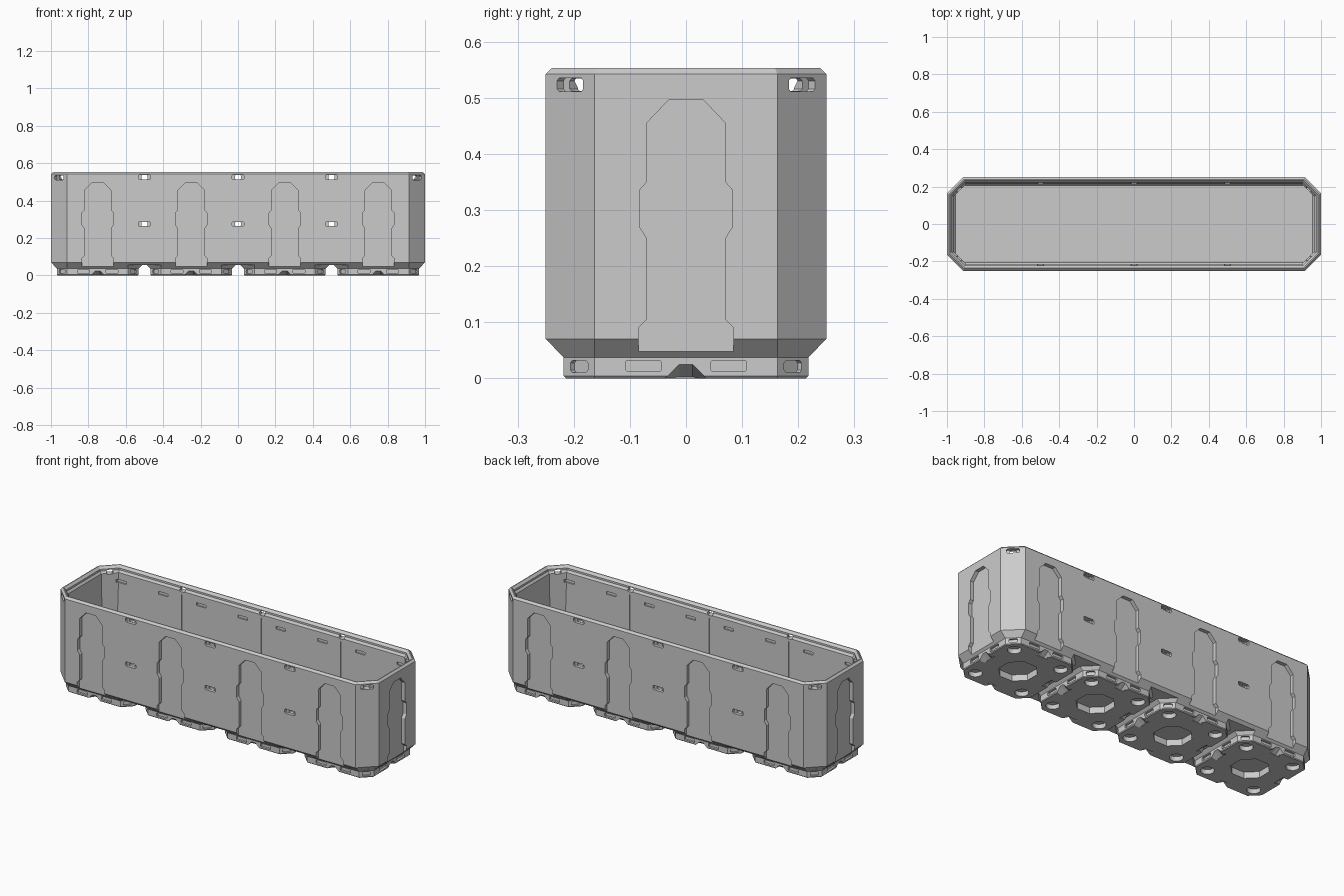
import bpy, bmesh
from math import pi, radians
from mathutils import Matrix

if "Cube" in bpy.data.objects:
    bpy.data.objects.remove(bpy.data.objects["Cube"])

grey = bpy.data.materials.new("plain grey")
grey.use_nodes = True
COLOUR = (0.6, 0.6, 0.6, 1)
grey.diffuse_color = COLOUR
grey.node_tree.nodes["Principled BSDF"].inputs["Base Color"].default_value = COLOUR


def make_object(name, bm):
    bmesh.ops.recalc_face_normals(bm, faces=bm.faces)
    mesh = bpy.data.meshes.new(name)
    bm.to_mesh(mesh)
    bm.free()
    mesh.materials.append(grey)
    obj = bpy.data.objects.new(name, mesh)
    bpy.context.scene.collection.objects.link(obj)
    return obj


def octagon(hx, hy, c):
    """Rectangle outline with its corners cut off."""
    quarter = [(hx, hy - c), (hx - c, hy)]
    left = [(-x, y) for x, y in reversed(quarter)]
    top = quarter + left
    return top + [(-x, -y) for x, y in top]


def loft(rings):
    """Closed solid through octagon rings (hx, hy, corner cut, z)."""
    bm = bmesh.new()
    loops = [[bm.verts.new((x, y, z)) for x, y in octagon(hx, hy, c)]
             for hx, hy, c, z in rings]
    for a, b in zip(loops, loops[1:]):
        for i in range(8):
            j = (i + 1) % 8
            bm.faces.new((a[i], a[j], b[j], b[i]))
    bm.faces.new(loops[0])
    bm.faces.new(loops[-1])
    return bm


def prism(bm, pts, place, angle, out, deep, taper=1):
    """Extrude a (u, z) outline from outside the wall to a depth inside it."""
    m = Matrix.Translation(place) @ Matrix.Rotation(angle, 4, 'Z')
    front = [bm.verts.new(m @ Matrix.Translation((u, -out, z)).translation) for u, z in pts]
    back = [bm.verts.new(m @ Matrix.Translation((u, deep, z * taper)).translation) for u, z in pts]
    n = len(pts)
    for i in range(n):
        j = (i + 1) % n
        bm.faces.new((front[i], front[j], back[j], back[i]))
    bm.faces.new(front)
    bm.faces.new(back)


def cut(obj, bm):
    cutter = make_object("cutter", bm)
    cutter.hide_render = True
    mod = obj.modifiers.new("cut", 'BOOLEAN')
    mod.operation = 'DIFFERENCE'
    mod.solver = 'EXACT'
    mod.use_self = True
    mod.object = cutter
    bpy.context.view_layer.objects.active = obj
    bpy.ops.object.modifier_apply(modifier=mod.name)
    bpy.data.objects.remove(cutter)


HX, HY = 1.0, 0.25
MODULES = (-0.75, -0.25, 0.25, 0.75)
SEAMS = (-0.5, 0, 0.5)
FLAT = 0.163

# Outline of the recessed connector channel
half = [(0.085, 0.04), (0.085, 0.09), (0.07, 0.105), (0.07, 0.25), (0.083, 0.27),
        (0.083, 0.335), (0.07, 0.35), (0.07, 0.455), (0.03, 0.497)]
CHANNEL = half + [(-u, z) for u, z in reversed(half)]


def channels():
    bm = bmesh.new()
    for angle, y in ((0, -HY), (pi, HY)):
        for x in MODULES:
            prism(bm, CHANNEL, (x, y, 0), angle, 0.02, 0.021)
    for angle, x in ((pi / 2, HX), (-pi / 2, -HX)):
        prism(bm, CHANNEL, (x, 0, 0), angle, 0.02, 0.021)
    return bm


def corners(hx, hy, cut_size):
    """Centre and facing angle of the four cut corners."""
    x, y = hx - cut_size / 2, hy - cut_size / 2
    return [((x, -y), radians(45)), ((x, y), radians(135)),
            ((-x, y), radians(225)), ((-x, -y), radians(-45))]


def slot(bm, place, angle, wall):
    """Rounded slot with a narrower opening through the wall."""
    prism(bm, octagon(0.033, 0.012, 0.005), place, angle, 0.02, 0.016)
    prism(bm, octagon(0.017, 0.011, 0.004), place, angle, 0.03, wall)


# Bin shell: outside, chamfered rim, stepped lip, inside walls and floor
profile = [(0.015, 0.055), (0, 0.07), (0, 0.542), (0.011, 0.553), (0.016, 0.553),
           (0.028, 0.54), (0.028, 0.53), (0.037, 0.518), (0.037, 0.085), (0.045, 0.075)]
shell = make_object("bin_shell", loft(
    [(HX - d, HY - d, HY - d - FLAT + (0.4 * d if z > 0.1 else 0), z) for d, z in profile]))
cut(shell, channels())

# Accessory slots through walls and corners
bm = bmesh.new()
for x in SEAMS:
    for z in (0.275, 0.525):
        slot(bm, (x, -HY, z), 0, 0.06)
        slot(bm, (x, HY, z), pi, 0.06)
for (x, y), angle in corners(HX, HY, HY - FLAT):
    slot(bm, (x, y, 0.523), angle, 0.07)
cut(shell, bm)

# Seam grooves and small clip pockets on the inside of the long walls
bm = bmesh.new()
for angle, y in ((0, -HY), (pi, HY)):
    for x in SEAMS:
        seam = [(0.005, 0.1), (0.005, 0.5), (-0.005, 0.5), (-0.005, 0.1)]
        prism(bm, seam, (x, y, 0), angle, -0.032, 0.05)
    for x in MODULES:
        for side in (-0.13, 0.13):
            prism(bm, octagon(0.03, 0.008, 0.002), (x + side, y, 0.47), angle, -0.03, 0.05)
cut(shell, bm)

# Feet, one under each module
F = 0.218
for number, cx in enumerate(MODULES, 1):
    rings = [(0.214, 0), (F, 0.004), (F, 0.037), (0.236, 0.055)]
    bm = loft([(h, h, h - FLAT, z) for h, z in rings])
    bmesh.ops.translate(bm, verts=bm.verts, vec=(cx, 0, 0))
    foot = make_object("foot_%d" % number, bm)
    cut(foot, channels())

    bm = bmesh.new()
    # Side pockets and sloped finger notches
    notch = [(-0.042, -0.005), (0.042, -0.005), (0.012, 0.025), (-0.012, 0.025)]
    for k, (dx, dy) in enumerate(((0, -F), (F, 0), (0, F), (-F, 0))):
        angle = k * pi / 2
        prism(bm, notch, (cx + dx, dy, 0), angle, 0, 0.035, 0.1)
        for side in (-0.076, 0.076):
            pocket = [(u + side, z) for u, z in octagon(0.032, 0.01, 0.003)]
            prism(bm, pocket, (cx + dx, dy, 0.022), angle, 0.01, 0.012)
    # Corner pockets
    for (x, y), angle in corners(F, F, F - FLAT):
        prism(bm, octagon(0.022, 0.011, 0.005), (cx + x, y, 0.021), angle, 0.01, 0.01)
    # Round magnet holes and the central locking socket
    for sx in (-1, 1):
        for sy in (-1, 1):
            bmesh.ops.create_cone(bm, cap_ends=True, segments=24, radius1=0.035, radius2=0.035,
                                  depth=0.05, matrix=Matrix.Translation((cx + sx * 0.15, sy * 0.15, 0)))
    socket = Matrix.Translation((cx, 0, 0)) @ Matrix.Rotation(pi / 8, 4, 'Z')
    bmesh.ops.create_cone(bm, cap_ends=True, segments=8, radius1=0.1, radius2=0.1,
                          depth=0.07, matrix=socket)
    cut(foot, bm)
